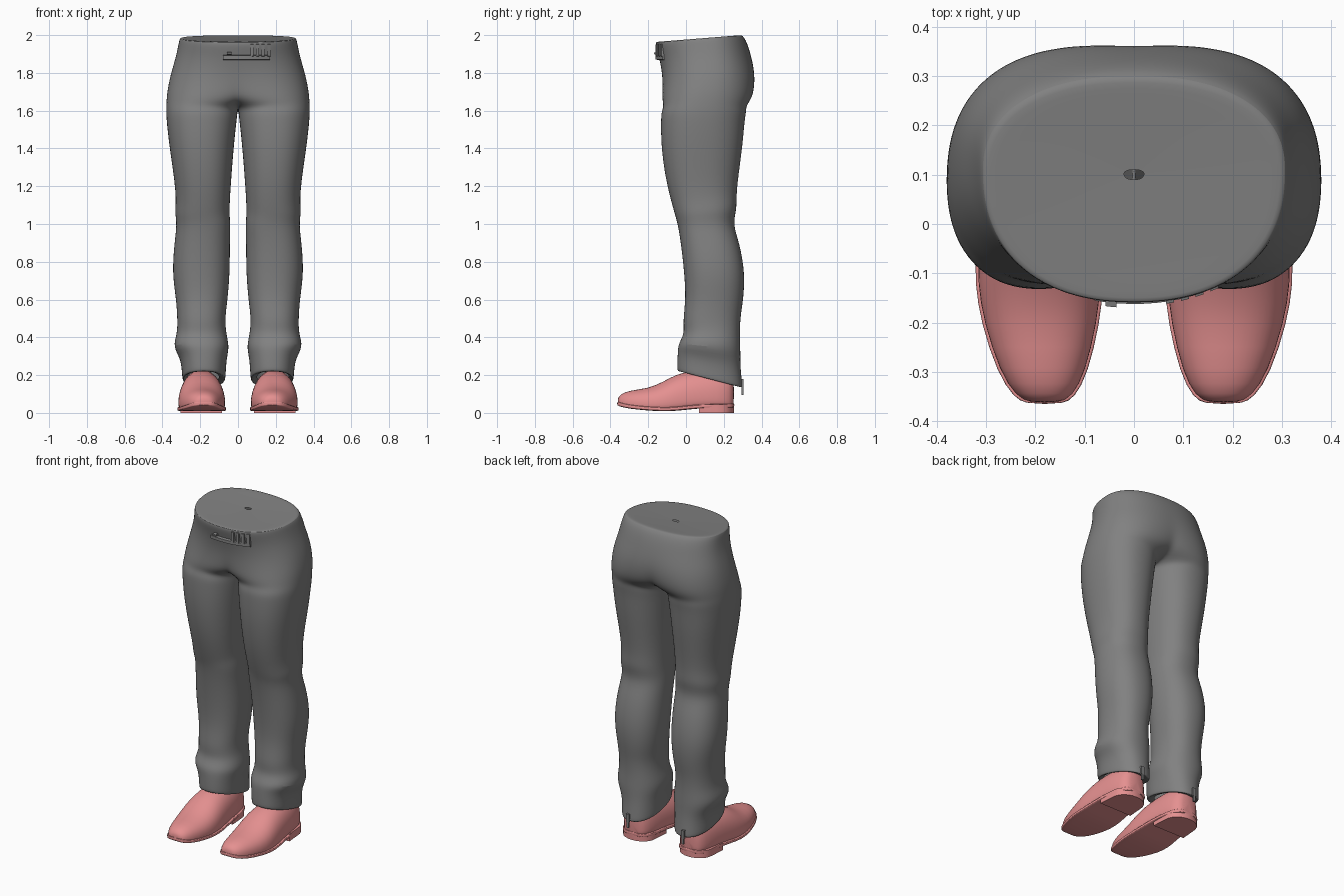
import bpy, bmesh, math
from mathutils import Vector

if "Cube" in bpy.data.objects:
    bpy.data.objects.remove(bpy.data.objects["Cube"])


def material(name, rgb):
    m = bpy.data.materials.new(name)
    m.diffuse_color = (*rgb, 1)
    m.use_nodes = True
    m.node_tree.nodes["Principled BSDF"].inputs["Base Color"].default_value = m.diffuse_color
    return m


GREY = material("grey cloth", (0.22, 0.22, 0.22))
PINK = material("pink leather", (0.78, 0.28, 0.28))


def spow(v, p):
    return math.copysign(abs(v) ** p, v)


def finish(name, bm, mat, subdiv=1, mirror=True, angle=50):
    bmesh.ops.remove_doubles(bm, verts=bm.verts, dist=1e-5)
    bmesh.ops.recalc_face_normals(bm, faces=bm.faces)
    me = bpy.data.meshes.new(name)
    bm.to_mesh(me)
    bm.free()
    me.materials.append(mat)
    ob = bpy.data.objects.new(name, me)
    bpy.context.collection.objects.link(ob)
    if mirror:
        ob.modifiers.new("mirror", 'MIRROR').merge_threshold = 0.0005
    if subdiv:
        s = ob.modifiers.new("smooth", 'SUBSURF')
        s.levels = s.render_levels = subdiv
    bpy.ops.object.select_all(action='DESELECT')
    ob.select_set(True)
    bpy.context.view_layer.objects.active = ob
    bpy.ops.object.shade_smooth_by_angle(angle=math.radians(angle))
    return ob


def skin(bm, rings, closed=False):
    """Bridge consecutive rings of points with quads."""
    loops = [[bm.verts.new(p) for p in r] for r in rings]
    n = len(loops[0])
    for a, b in zip(loops, loops[1:]):
        for i in range(n if closed else n - 1):
            j = (i + 1) % n
            bm.faces.new((a[i], a[j], b[j], b[i]))
    return loops


# Trousers: one half, as (z, tilt, inner x, outer x, front y, back y)
RINGS = [
    (0.19, -.26, .10, .27, .00, .25), (0.175, -.26, .068, .292, -.045, .298),
    (0.19, -.26, .065, .297, -.048, .300), (0.29, -.2, .06, .302, -.045, .288),
    (0.35, -.1, .044, .348, -.042, .290), (0.42, 0, .062, .322, -.008, .285),
    (0.50, .1, .068, .322, -.018, .290), (0.60, 0, .054, .328, -.002, .305),
    (0.74, 0, .042, .350, -.010, .314), (0.90, 0, .042, .338, -.028, .285),
    (1.00, 0, .040, .324, -.045, .248), (1.06, .1, .044, .336, -.058, .270),
    (1.13, .1, .042, .328, -.078, .268), (1.25, 0, .034, .340, -.112, .278),
    (1.42, 0, .020, .366, -.134, .302), (1.55, 0, .006, .380, -.134, .312),
    (1.60, 0, 0, .382, -.132, .322), (1.64, 0, -.09, .380, -.130, .340),
    (1.70, 0, -.18, .376, -.127, .362), (1.79, 0, -.27, .358, -.125, .366),
    (1.88, 0, -.33, .330, -.142, .348), (1.95, .04, -.316, .316, -.160, .325),
    (1.987, .08, -.308, .308, -.160, .300), (1.984, .08, -.295, .295, -.150, .280),
    (1.980, .08, -.02, .02, .09, .11),
]
N = 25


def ring_points(z, tilt, xi, xo, yf, yb):
    cx, rx = (xi + xo) / 2, (xo - xi) / 2
    waist = min(1, max(0, (z - 1.7) / 0.25))
    cy = yf + (yb - yf) * (0.48 + 0.1 * waist)
    p = 0.88
    # stop the arc where it meets the centre line
    t0 = math.acos(-(cx / rx) ** (1 / p)) if xi <= 0 else math.pi
    pts = []
    for i in range(N):
        t = t0 * (2 * i / (N - 1) - 1)
        s = math.sin(t)
        x = cx + rx * spow(math.cos(t), p)
        y = cy + (cy - yf if s < 0 else yb - cy) * spow(s, p)
        if xi <= 0 and i in (0, N - 1):
            x = 0
        pts.append((x, y, z + tilt * (y - cy)))
    return pts


bm = bmesh.new()
skin(bm, [ring_points(*r) for r in RINGS])
finish("trousers", bm, GREY, 2, angle=55)


# Shoes: sections from toe to heel, as (y, inner x, outer x, bottom z, top z)
SHOE = [
    (-.362, .150, .212, .040, .075), (-.350, .125, .238, .034, .098),
    (-.300, .098, .272, .022, .120), (-.200, .074, .305, .012, .130),
    (-.120, .066, .318, .008, .165), (-.050, .068, .316, .010, .208),
    (.060, .080, .305, .024, .230), (.170, .092, .292, .026, .230),
    (.235, .115, .272, .026, .215), (.255, .150, .235, .030, .200),
]


def section(y, x0, x1, z0, z1, low, p_top, p_low, n=24):
    """Rounded cross-section with its widest level at fraction low."""
    cx, rx, cz = (x0 + x1) / 2, (x1 - x0) / 2, z0 + (z1 - z0) * low
    pts = []
    for i in range(n):
        t = 2 * math.pi * i / n
        s = math.sin(t)
        up = s > 0
        pts.append((cx + rx * spow(math.cos(t), p_top if up else p_low), y,
                    cz + (z1 - cz if up else cz - z0) * spow(s, p_top if up else p_low)))
    return pts


def loft(name, sections, mat, subdiv=1):
    bm = bmesh.new()
    loops = skin(bm, sections, True)
    for end in (loops[0], loops[-1]):
        bm.faces.new(end)
    finish(name, bm, mat, subdiv)


loft("shoe_uppers", [section(*s, 0.28, 0.92, 0.5) for s in SHOE], PINK)
loft("shoe_soles", [section(y * 1.008, a - .005, b + .005, z, z + .022, 0.5, 0.3, 0.3)
                    for y, a, b, z, _ in SHOE], PINK)

# Heel blocks: outline with a straight front edge, extruded down to the floor
bm = bmesh.new()
outline = [(.086, .07), (.305, .07)] + [
    (.195 + .103 * math.cos(t), .155 + .100 * spow(math.sin(t), .8))
    for t in [math.pi * i / 12 for i in range(13)]]
loops = skin(bm, [[(x, y, z) for x, y in outline] for z in (0, .045)], True)
for loop in loops:
    bm.faces.new(loop)
finish("shoe_heels", bm, PINK, 0)


# Belt details wrapped on the front of the waist
def waist_y(x):
    cy, rx = 0.121, 0.325
    return cy - 0.279 * (1 - (abs(x) / rx) ** 2.1) ** 0.47


def wrapped_plate(bm, x0, x1, z0, z1, out, n=10):
    rings = []
    for i in range(n + 1):
        x = x0 + (x1 - x0) * i / n
        y = waist_y(x)
        rings.append([(x, y + .01, z0), (x, y - out, z0 + .004),
                      (x, y - out, z1 - .004), (x, y + .01, z1)])
    loops = skin(bm, rings, True)
    for end in (loops[0], loops[-1]):
        bm.faces.new(end)


bm = bmesh.new()
wrapped_plate(bm, -.08, .17, 1.868, 1.895, .004)
for x in (.065, .095, .125, .155):
    wrapped_plate(bm, x, x + .016, 1.885, 1.955, .008, 2)
wrapped_plate(bm, -.058, -.035, 1.895, 1.912, .012, 2)
finish("belt_fastening", bm, GREY, 0, False)

# Small pull tags hanging at the back of each hem
bm = bmesh.new()
for z, h, w in ((.155, .05, .02), (.115, .04, .012)):
    made = bmesh.ops.create_cube(bm, size=1)["verts"]
    for v in made:
        v.co = Vector((.19 + v.co.x * w, .299 + v.co.y * .012, z + v.co.z * h))
finish("hem_tags", bm, GREY, 0)
